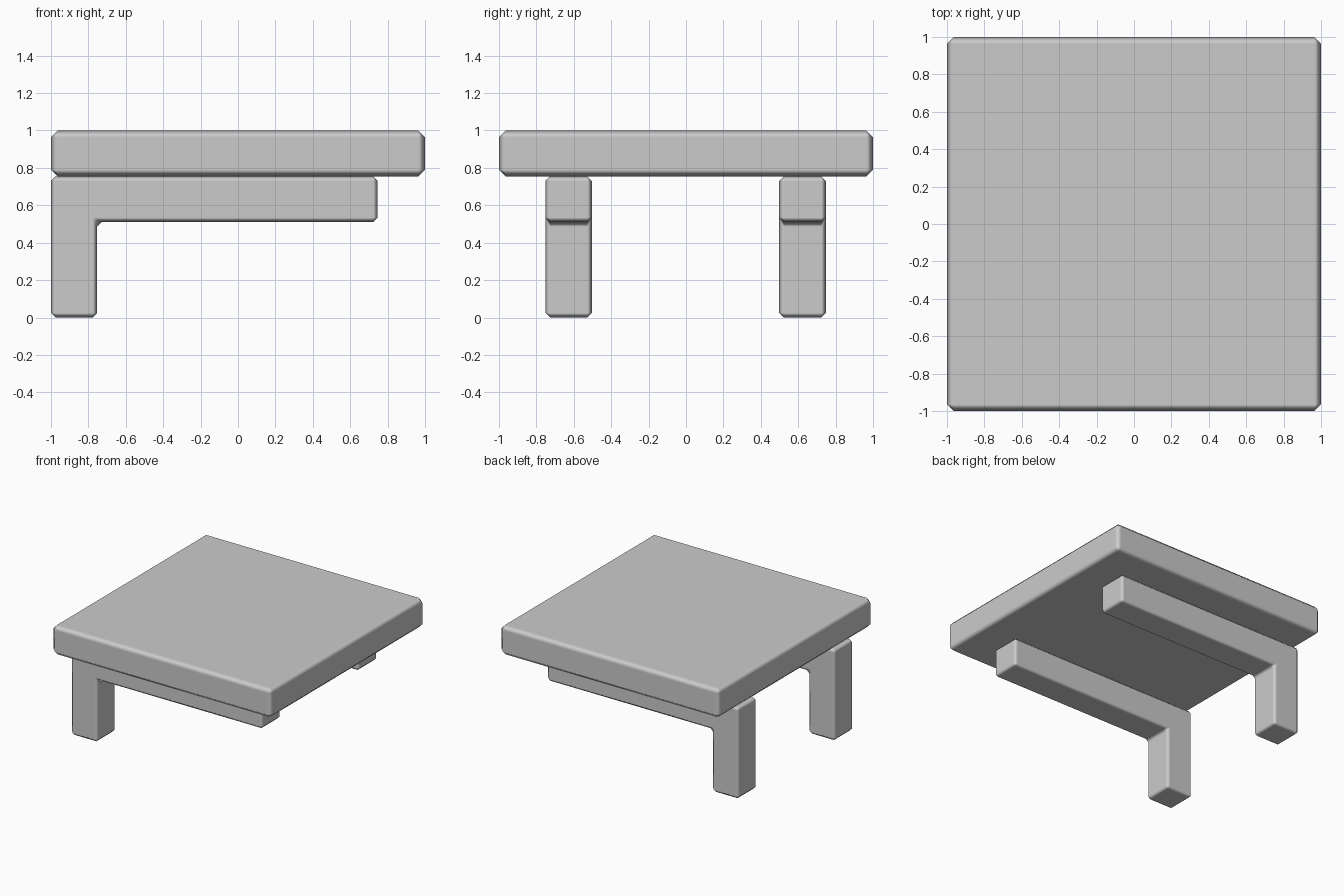
import bpy

if "Cube" in bpy.data.objects:
    bpy.data.objects.remove(bpy.data.objects["Cube"])

def prism(name, profile, y0, y1, bevel):
    """Extrude an (x, z) outline from y0 to y1 and soften its edges."""
    n = len(profile)
    verts = [(x, y, z) for y in (y0, y1) for x, z in profile]
    faces = [tuple(range(n)), tuple(reversed(range(n, 2 * n)))]
    faces += [(i, i + n, (i + 1) % n + n, (i + 1) % n) for i in range(n)]
    mesh = bpy.data.meshes.new(name)
    mesh.from_pydata(verts, [], faces)
    mesh.shade_smooth()
    obj = bpy.data.objects.new(name, mesh)
    bpy.context.collection.objects.link(obj)
    mod = obj.modifiers.new("soft_edges", 'BEVEL')
    mod.width = bevel
    mod.segments = 1
    mod.limit_method = 'ANGLE'
    mod.harden_normals = True
    return obj

# Square top slab
prism("table_top", [(-1, 0.755), (1, 0.755), (1, 1), (-1, 1)], -1, 1, 0.036)

# Two L-shaped supports: a leg on the left with a beam under the top
bracket = [(-1, 0), (-0.753, 0), (-0.753, 0.51), (0.747, 0.51),
           (0.747, 0.755), (-1, 0.755)]
for name, y0, y1 in (("front_bracket", -0.752, -0.503),
                     ("back_bracket", 0.498, 0.748)):
    prism(name, bracket, y0, y1, 0.025)
